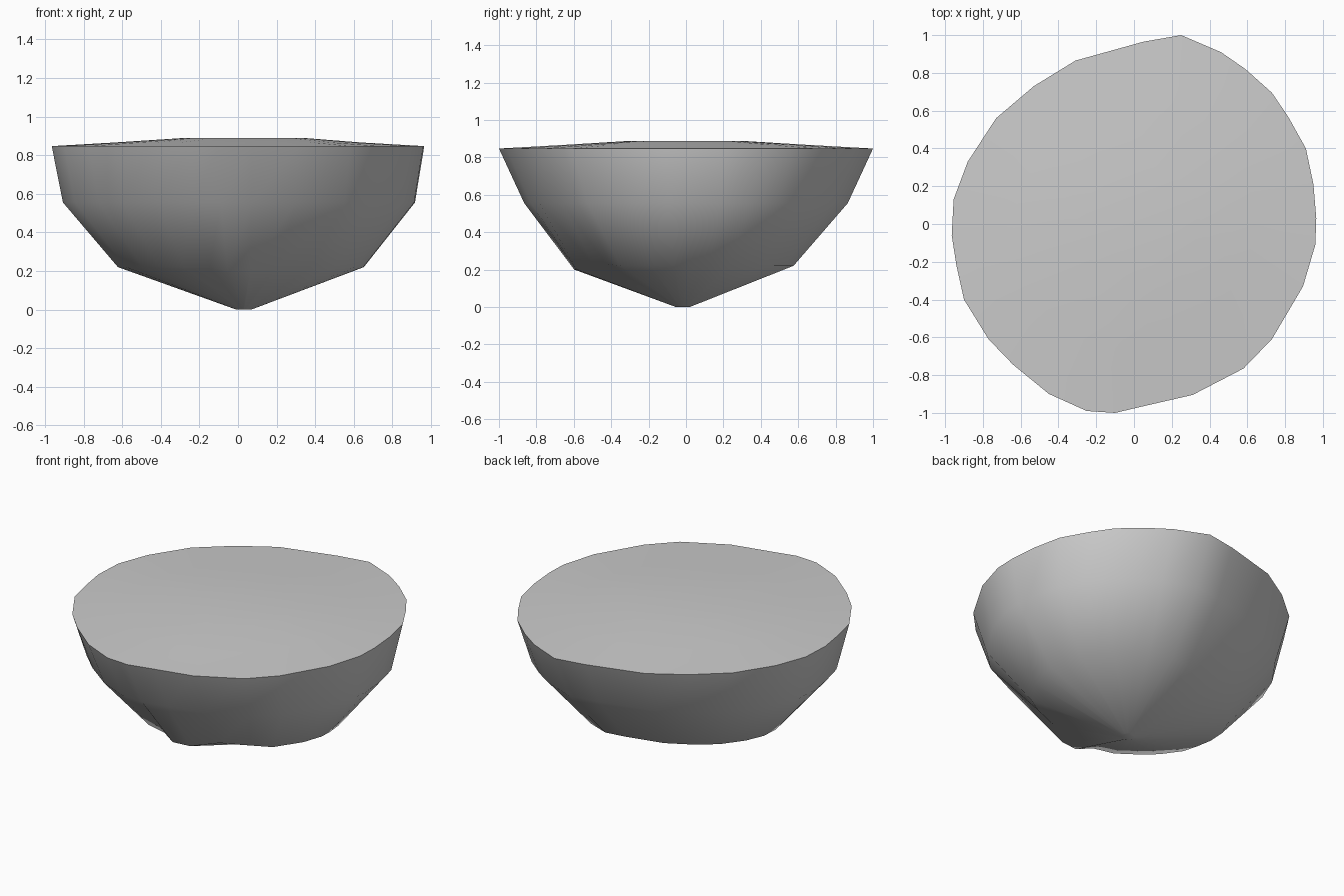
import bpy, bmesh, math

# Irregular rim outline, counter-clockwise seen from above
RIM = [(0.25, 1.0), (0.05, 0.965), (-0.31, 0.865), (-0.53, 0.73), (-0.73, 0.56),
       (-0.88, 0.33), (-0.955, 0.13), (-0.965, -0.06), (-0.94, -0.22), (-0.90, -0.40),
       (-0.77, -0.61), (-0.64, -0.745), (-0.45, -0.90), (-0.25, -0.99), (-0.10, -1.0),
       (0.07, -0.96), (0.31, -0.905), (0.58, -0.765), (0.73, -0.61), (0.895, -0.33),
       (0.96, -0.11), (0.965, 0.03), (0.95, 0.21), (0.91, 0.40), (0.815, 0.57),
       (0.73, 0.695), (0.59, 0.82), (0.46, 0.91)]

# Levels from base to dome: x scale, y scale, z, x offset, y offset
LEVELS = [(0.04, 0.038, 0.0, 0.03, -0.017),
          (0.66, 0.575, 0.22, 0.015, 0.0),
          (0.945, 0.865, 0.555, 0.005, 0.0),
          (1.0, 1.0, 0.847, 0.0, 0.0),
          (0.66, 0.66, 0.866, 0.0, 0.0),
          (0.34, 0.30, 0.888, 0.03, 0.0)]

# Low ridge and dents along the front of the lower break line
FRONT = {14: (1.04, 0.20), 15: (1.06, 0.20), 16: (0.95, 0.225), 17: (0.97, 0.23), 13: (0.97, 0.22)}

bm = bmesh.new()
rings = []
for level, (sx, sy, z, ox, oy) in enumerate(LEVELS):
    ring = []
    for i, (x, y) in enumerate(RIM):
        k, h = FRONT.get(i, (1.0, z)) if level == 1 else (1.0, z)
        ring.append(bm.verts.new((x * sx * k + ox, y * sy * k + oy, h)))
    rings.append(ring)

# Skin between the levels, then close the base and the shallow dome
n = len(RIM)
for a, b in zip(rings, rings[1:]):
    for i in range(n):
        j = (i + 1) % n
        bm.faces.new((a[i], a[j], b[j], b[i]))
bm.faces.new(rings[0][::-1])
bm.faces.new(rings[-1])
bmesh.ops.recalc_face_normals(bm, faces=bm.faces)

mesh = bpy.data.meshes.new("rounded_bowl_body")
bm.to_mesh(mesh)
bm.free()
body = bpy.data.objects.new("rounded_bowl_body", mesh)
bpy.context.collection.objects.link(body)

# Smooth sides with a crisp rim and base
bpy.context.view_layer.objects.active = body
body.select_set(True)
bpy.ops.object.shade_smooth_by_angle(angle=math.radians(50))
